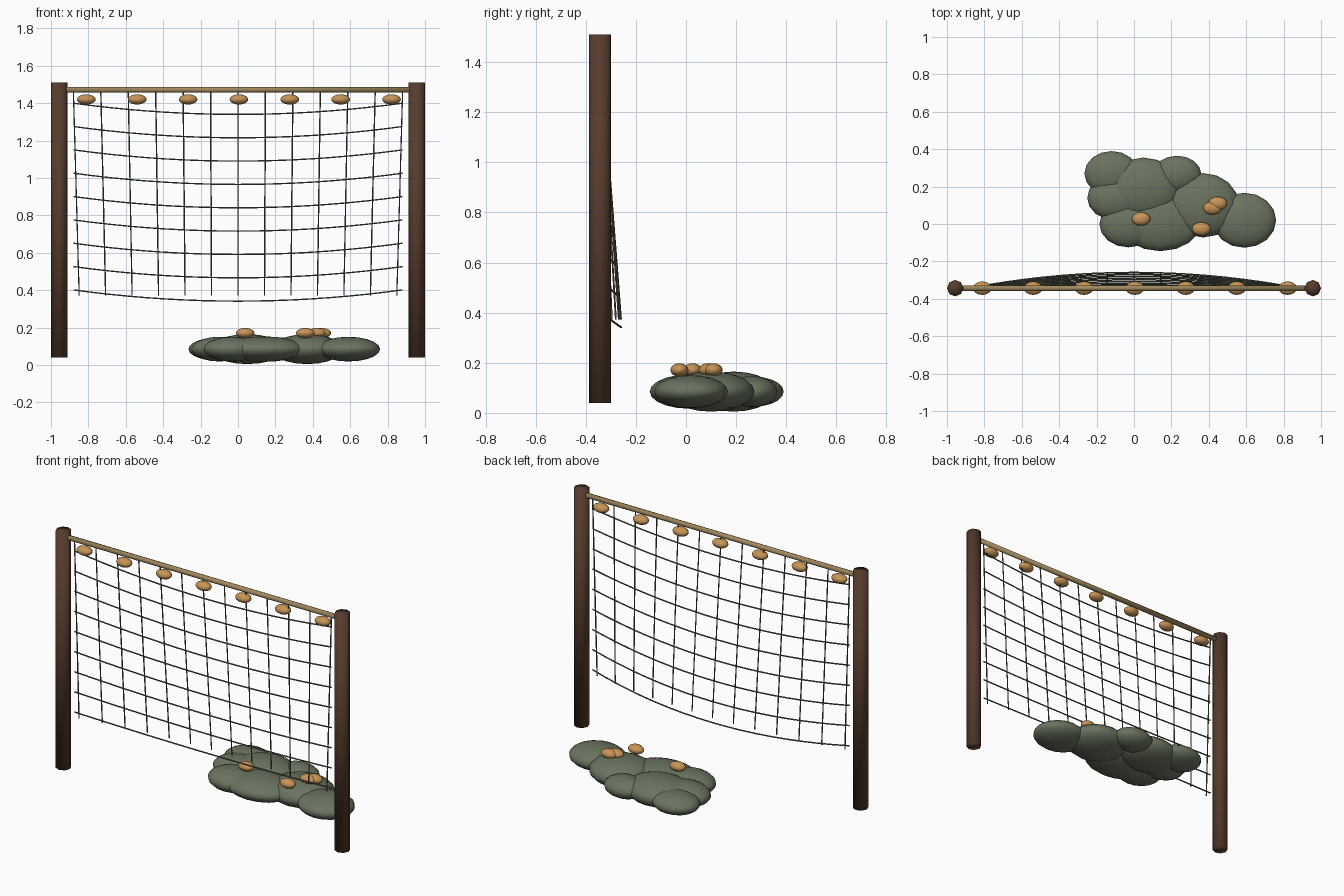
import bpy
from mathutils import Vector

cube = bpy.data.objects.get("Cube")
if cube:
    bpy.data.objects.remove(cube, do_unlink=True)


def material(name, rgb):
    m = bpy.data.materials.new(name)
    m.use_nodes = True
    m.diffuse_color = (*rgb, 1)
    m.node_tree.nodes["Principled BSDF"].inputs["Base Color"].default_value = (*rgb, 1)
    return m


DARK_WOOD = material("dark wood", (0.093, 0.045, 0.026))
PALE_WOOD = material("pale wood", (0.37, 0.255, 0.115))
CORK = material("cork", (0.57, 0.295, 0.095))
CORD = material("grey green cord", (0.11, 0.13, 0.09))
NET_HEAP = material("green net heap", (0.143, 0.172, 0.115))

NET_Y = -0.343
NET_TOP, NET_BOTTOM = 1.46, 0.372
HALF_W = 0.88


def finish(name, mat):
    obj = bpy.context.object
    obj.name = name
    obj.data.materials.append(mat)
    bpy.ops.object.shade_smooth()
    return obj


def rod(name, a, b, radius, mat):
    a, b = Vector(a), Vector(b)
    bpy.ops.mesh.primitive_cylinder_add(vertices=8, radius=radius,
                                        depth=(b - a).length, location=(a + b) / 2)
    bpy.context.object.rotation_euler = (b - a).to_track_quat('Z', 'Y').to_euler()
    return finish(name, mat)


def ellipsoid(name, centre, radii, mat):
    bpy.ops.mesh.primitive_uv_sphere_add(segments=16, ring_count=10, radius=1, location=centre)
    bpy.context.object.scale = radii
    return finish(name, mat)


def cords(name, paths, radius):
    curve = bpy.data.curves.new(name, 'CURVE')
    curve.dimensions = '3D'
    curve.bevel_depth = radius
    curve.bevel_resolution = 1
    curve.use_fill_caps = True
    for path in paths:
        spline = curve.splines.new('POLY')
        spline.points.add(len(path) - 1)
        for point, co in zip(spline.points, path):
            point.co = (*co, 1)
    curve.materials.append(CORD)
    obj = bpy.data.objects.new(name, curve)
    bpy.context.collection.objects.link(obj)


def billow(u, t):
    """Depth of the net: u across from -1 to 1, t down from 0 to 1."""
    return NET_Y + 0.084 * t * (1 - u * u)


# Posts and top rail
for side, x in (("left", 0.956), ("right", -0.956)):
    rod(side + "_post", (x, NET_Y, 0.04), (x, NET_Y, 1.51), 0.044, DARK_WOOD)
rod("top_rail", (-0.935, NET_Y, 1.472), (0.935, NET_Y, 1.472), 0.0155, PALE_WOOD)

# Hanging cords, drawn in slightly toward the bottom
verticals = []
for i in range(13):
    u = i / 6 - 1
    verticals.append([(u * HALF_W * (1 - 0.035 * t), billow(u, t),
                       NET_TOP + (NET_BOTTOM - NET_TOP) * t)
                      for t in (k / 8 for k in range(9))])
cords("net_vertical_cords", verticals, 0.0037)

# Sagging cross cords
horizontals = []
for row in range(9):
    t = (row + 0.5) / 8.5
    z = 1.4 - 0.1248 * row
    horizontals.append([(u * HALF_W, billow(u, t), z - 0.06 * (1 - u * u))
                        for u in (k / 9 - 1 for k in range(19))])
cords("net_cross_cords", horizontals, 0.004)

# Floats under the rail
FLOAT = (0.05, 0.036, 0.027)
for i in range(7):
    ellipsoid(f"rail_float_{i + 1}", (0.005 + (i - 3) * 0.272, NET_Y, 1.42), FLOAT, CORK)

# Heap of folded net: x, y, and three radii
lumps = [
    (0.05, 0.19, 0.20, 0.165, 0.08),
    (-0.12, 0.27, 0.145, 0.12, 0.06),
    (-0.10, 0.14, 0.15, 0.12, 0.066),
    (-0.03, 0.0, 0.155, 0.125, 0.066),
    (0.14, 0.01, 0.22, 0.155, 0.068),
    (0.37, 0.1, 0.192, 0.172, 0.08),
    (0.59, 0.02, 0.17, 0.147, 0.066),
    (0.23, 0.265, 0.13, 0.1, 0.062),
]
for i, (x, y, rx, ry, rz) in enumerate(lumps):
    ellipsoid(f"net_heap_lump_{i + 1}", (x, y, 0.085), (rx, ry, rz), NET_HEAP)

# Loose floats on the heap
for i, (x, y) in enumerate([(0.038, 0.027), (0.36, -0.026), (0.42, 0.086), (0.448, 0.11)]):
    ellipsoid(f"loose_float_{i + 1}", (x, y, 0.171), FLOAT, CORK)
